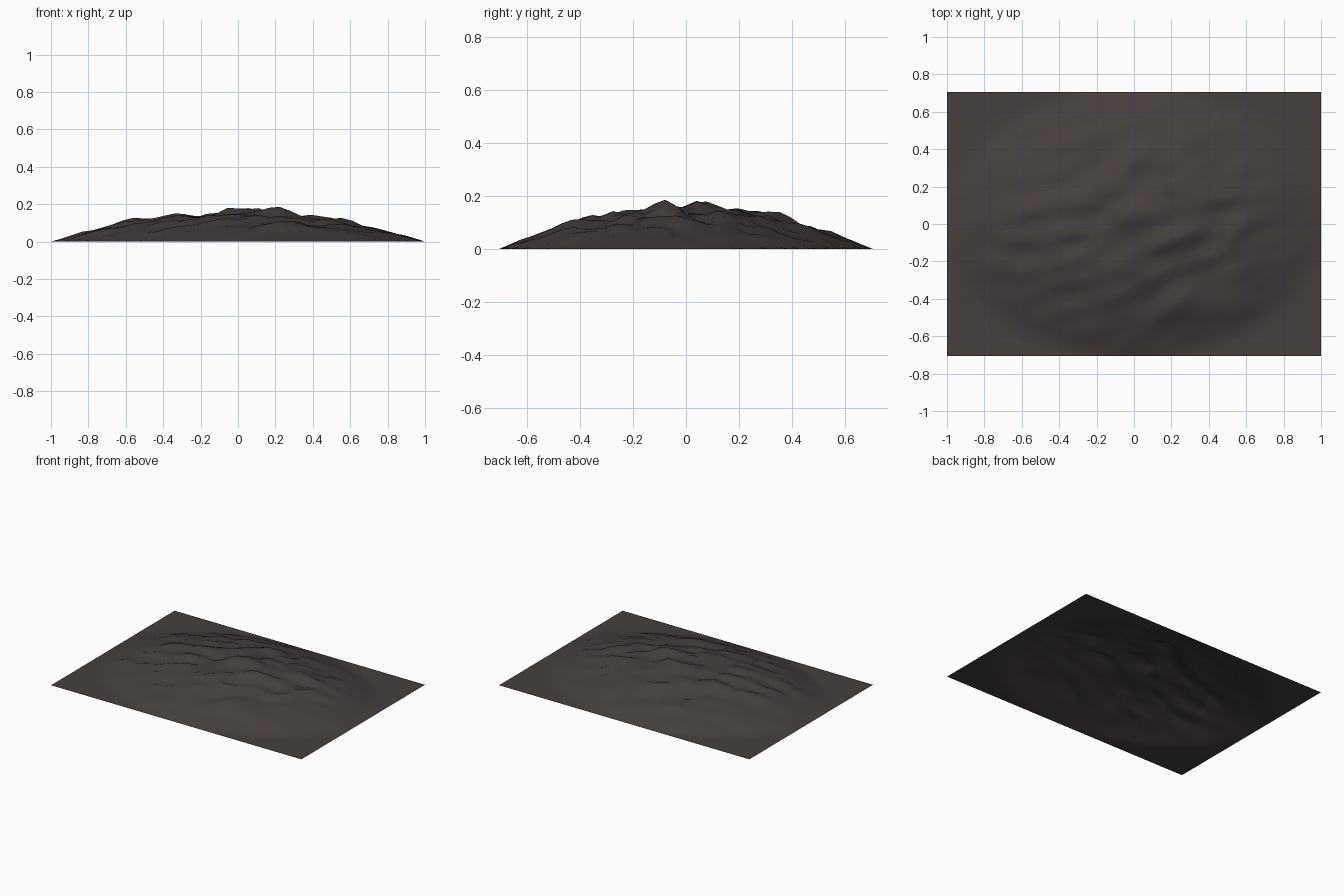
import bpy, bmesh, math
from mathutils import Vector, noise

if "Cube" in bpy.data.objects:
    bpy.data.objects.remove(bpy.data.objects["Cube"])

HX, HY = 1.0, 0.705      # half sizes of the ground sheet
NX, NY = 36, 36          # grid cells

# Known high spots read from the silhouettes: u, v, width, extra height
BUMPS = [(-0.38, -0.30, 0.09, 0.03), (-0.58, 0.05, 0.08, 0.02),
         (0.05, 0.10, 0.12, 0.02), (0.20, -0.16, 0.08, 0.02),
         (0.44, 0.20, 0.10, 0.02), (0.10, 0.45, 0.10, 0.02),
         (0.00, -0.34, 0.08, 0.03)]


def height(u, v):
    # Elliptical dome, flat outside, with rubble fading out to the rim
    f = max(0.0, 1 - u * u - v * v)
    a, b = u * 0.8 + v * 0.6, v * 0.8 - u * 0.6
    n = noise.noise(Vector((a * 4.5, b * 7, 3.1)))
    n += 0.6 * noise.noise(Vector((a * 10, b * 13, 8.4)))
    z = f * (0.148 + 0.042 * n)
    for p, q, w, h in BUMPS:
        z += f * h * math.exp(-((u - p) ** 2 + (v - q) ** 2) / w ** 2)
    return min(z, 0.19)


# Rubble mound sheet
bm = bmesh.new()
bmesh.ops.create_grid(bm, x_segments=NX, y_segments=NY, size=1)
for vert in bm.verts:
    u, v = vert.co.x, vert.co.y
    vert.co = (u * HX, v * HY, height(u, v))
for face in bm.faces:
    face.smooth = True
mesh = bpy.data.meshes.new("rubble_mound")
bm.to_mesh(mesh)
bm.free()
mound = bpy.data.objects.new("rubble_mound", mesh)
bpy.context.collection.objects.link(mound)

# Dark earth colour
mat = bpy.data.materials.new("dark_earth")
mat.diffuse_color = (0.062, 0.05, 0.048, 1)
mat.use_nodes = True
mat.node_tree.nodes["Principled BSDF"].inputs["Base Color"].default_value = mat.diffuse_color
mesh.materials.append(mat)
